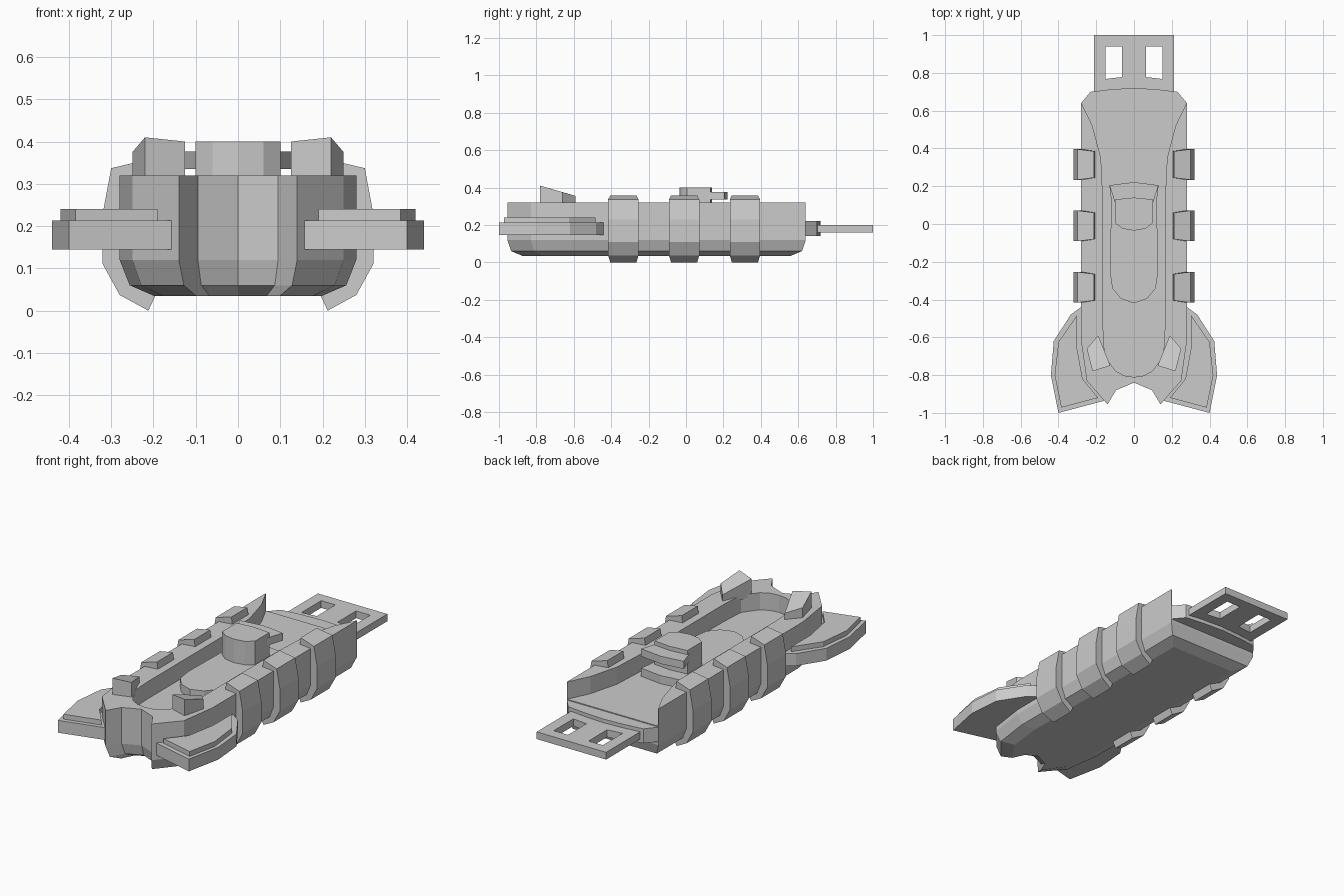
import bpy, bmesh

if "Cube" in bpy.data.objects:
    bpy.data.objects.remove(bpy.data.objects["Cube"])


def loft(name, rings):
    """Closed solid through matching rings of 3D points."""
    bm = bmesh.new()
    loops = [[bm.verts.new(p) for p in ring] for ring in rings]
    n = len(loops[0])
    for a, b in zip(loops, loops[1:]):
        for i in range(n):
            j = (i + 1) % n
            bm.faces.new((a[i], a[j], b[j], b[i]))
    bm.faces.new(loops[0])
    bm.faces.new(loops[-1])
    bmesh.ops.recalc_face_normals(bm, faces=bm.faces)
    mesh = bpy.data.meshes.new(name)
    bm.to_mesh(mesh)
    bm.free()
    ob = bpy.data.objects.new(name, mesh)
    bpy.context.collection.objects.link(ob)
    return ob


def slab(name, plan, z0, z1):
    return loft(name, [[(x, y, z) for x, y in plan] for z in (z0, z1)])


def full(half):
    """Complete a plan given for x >= 0 with its mirror image."""
    return half + [(-x, y) for x, y in reversed(half) if x > 0]


def flip(pts, s):
    return [(s * p[0], *p[1:]) for p in pts]


def cut(ob, cutter):
    mod = ob.modifiers.new("cut", 'BOOLEAN')
    mod.operation = 'DIFFERENCE'
    mod.solver = 'EXACT'
    mod.object = cutter
    bpy.context.view_layer.objects.active = ob
    bpy.ops.object.modifier_apply(modifier=mod.name)
    bpy.data.objects.remove(cutter)


FLOOR = 0.225

# Hull: notched nose, chamfered underside
plan = full([(0, -.84), (.095, -.88), (.14, -.955), (.25, -.83), (.28, -.62), (.28, .64)])
hull = loft("hull", [[(x * sx, (y + .16) * sy - .16, z) for x, y in plan]
                     for sx, sy, z in ((.71, .9, .035), (.915, .975, .06),
                                       (1, 1, .12), (1, 1, .32))])

# Open deck recess, flaring out to the stern
recess = full([(0, -.81), (.05, -.803), (.095, -.78), (.155, -.70), (.163, -.56), (.163, .1),
               (.175, .35), (.22, .52), (.278, .64), (.278, .8)])
cut(hull, slab("recess_cutter", recess, FLOOR, .5))

# Raised deck island and the cabin on it
slab("deck_island", full([(0, -.42), (.07, -.395), (.115, -.34), (.128, -.25), (.12, .12),
                          (.13, .205), (0, .222)]), FLOOR - .01, .27)
slab("cabin", full([(0, -.035), (.06, -.025), (.10, .005), (.10, .13), (0, .14)]), .26, .40)
slab("cabin_rear_ledge", full([(0, .11), (.10, .11), (.13, .205), (0, .222)]), .335, .377)

# Stern block and tail plate with two windows
slab("stern_block", full([(0, .60), (.27, .60), (.28, .64), (.23, .70), (.12, .713), (0, .72)]),
     .14, .22)
plate = slab("tail_plate", full([(.212, .68), (.212, 1.0)]), .16, .20)
for s in (1, -1):
    cut(plate, slab("window_cutter",
                    flip([(.063, .778), (.15, .768), (.15, .94), (.063, .94)], s), .1, .3))

for s, side in ((1, "right"), (-1, "left")):
    # Front fins in two layers
    slab(f"fin_{side}", flip([(.26, -.43), (.28, -.44), (.335, -.48), (.425, -.62), (.44, -.80),
                              (.40, -1.0), (.155, -.935), (.235, -.82), (.26, -.62)], s), .145, .213)
    slab(f"fin_top_{side}", flip([(.303, -.485), (.40, -.625), (.42, -.80), (.385, -.972),
                                  (.19, -.92), (.272, -.82), (.303, -.65)], s), .205, .24)

    # Sloped blocks on the rim
    top = [(.19, -.59, .355), (.25, -.66, .375), (.22, -.78, .41), (.125, -.75, .40)]
    loft(f"rim_block_{side}", [flip([(x, y, .30) for x, y, z in top], s), flip(top, s)])

    # Ribs wrapping the hull side
    profile = [(.205, .315), (.212, .358), (.30, .337), (.32, .23), (.32, .11), (.28, .037),
               (.212, 0), (.195, .037), (.252, .065), (.275, .12), (.275, .315)]
    for i, y in enumerate((.315, -.01, -.335)):
        def edge(d):
            # slightly narrower toward the inner ends
            return [(s * x, y + d * (.070 if x < .22 else .081), z) for x, z in profile]
        loft(f"rib_{side}_{i + 1}", [edge(-1), edge(1)])
